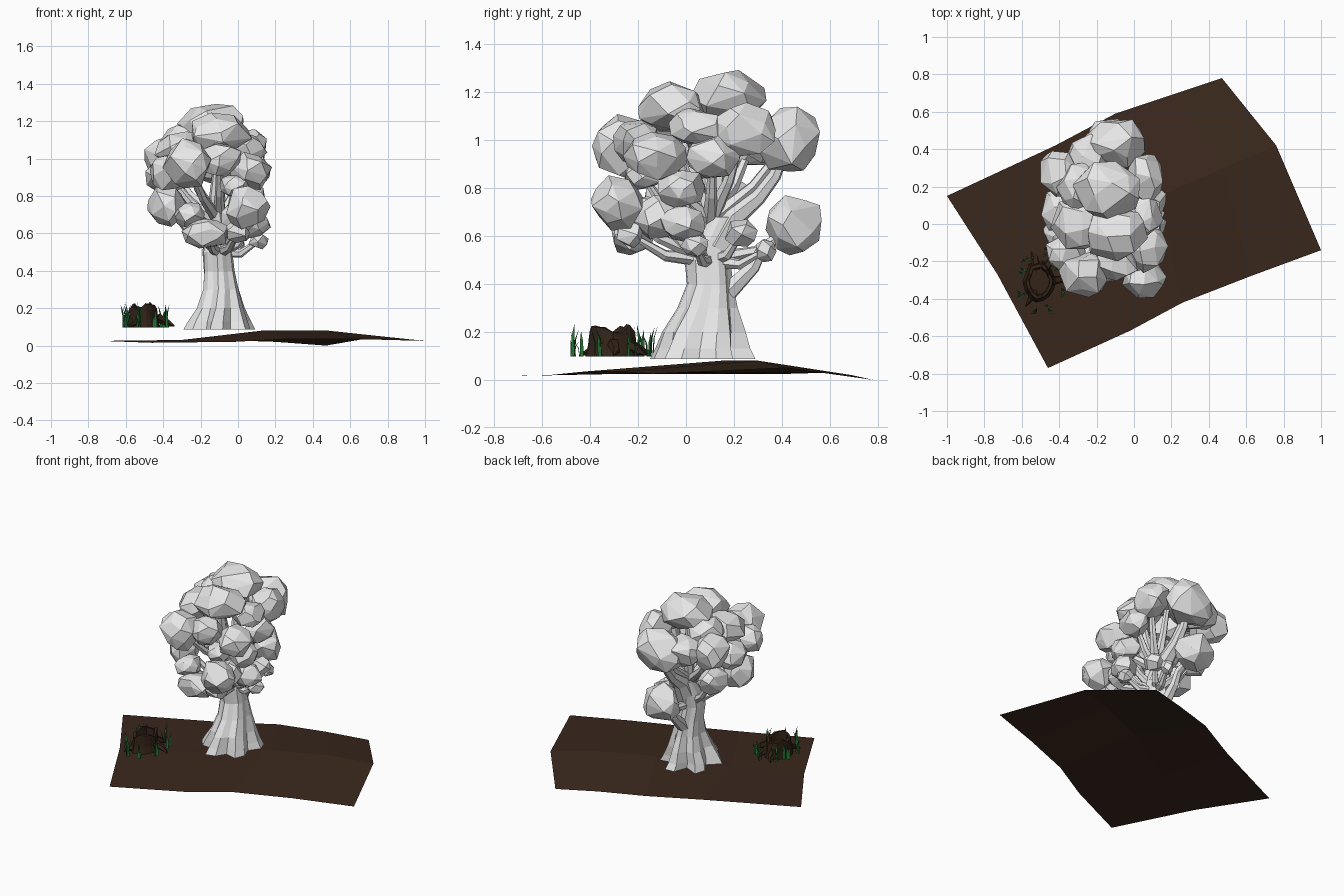
import bpy, bmesh, math, random
from mathutils import Vector

if "Cube" in bpy.data.objects:
    bpy.data.objects.remove(bpy.data.objects["Cube"])
random.seed(4)


def material(name, rgb):
    m = bpy.data.materials.new(name)
    m.diffuse_color = (*rgb, 1)
    m.use_nodes = True
    m.node_tree.nodes["Principled BSDF"].inputs["Base Color"].default_value = m.diffuse_color
    return m


PALE = material("pale_grey", (0.8, 0.8, 0.8))
SOIL = material("soil_brown", (0.042, 0.021, 0.012))
BARK = material("dark_bark", (0.034, 0.017, 0.009))
GREEN = material("grass_green", (0.018, 0.17, 0.035))


def finish(bm, name, mat):
    bmesh.ops.recalc_face_normals(bm, faces=bm.faces)
    me = bpy.data.meshes.new(name)
    bm.to_mesh(me)
    bm.free()
    me.materials.append(mat)
    ob = bpy.data.objects.new(name, me)
    bpy.context.collection.objects.link(ob)
    return ob


def skin(bm, rings, caps=True):
    """Bridge rings of points with quads."""
    vs = [[bm.verts.new(p) for p in r] for r in rings]
    n = len(vs[0])
    for a, b in zip(vs, vs[1:]):
        for i in range(n):
            bm.faces.new((a[i], a[(i + 1) % n], b[(i + 1) % n], b[i]))
    if caps:
        bm.faces.new(vs[0])
        bm.faces.new(vs[-1])


def tube(bm, path, radii, n=6):
    """Tapering tube along a path."""
    pts = [Vector(p) for p in path]
    rings = []
    for i, p in enumerate(pts):
        d = (pts[min(i + 1, len(pts) - 1)] - pts[max(i - 1, 0)]).normalized()
        u = d.orthogonal().normalized() if i == 0 else (u - d * u.dot(d)).normalized()
        v = d.cross(u)
        rings.append([p + (u * math.cos(t) + v * math.sin(t)) * radii[i]
                      for t in (2 * math.pi * k / n for k in range(n))])
    skin(bm, rings)


def blob(bm, c, r, n=25):
    """Faceted leaf clump: hull of jittered points on an ellipsoid."""
    pts, spin = [], random.random() * 6
    for i in range(n):
        z = 1 - 2 * (i + 0.5) / n
        a = i * 2.39996 + spin + random.uniform(-0.4, 0.4)
        s, k = math.sqrt(1 - z * z), random.uniform(0.94, 1.14)
        pts.append(bm.verts.new((c[0] + r[0] * s * math.cos(a) * k,
                                 c[1] + r[1] * s * math.sin(a) * k,
                                 c[2] + r[2] * z * k)))
    res = bmesh.ops.convex_hull(bm, input=pts)
    junk = [g for g in res["geom_interior"] if isinstance(g, bmesh.types.BMVert)]
    bmesh.ops.delete(bm, geom=junk, context="VERTS")


# Ground: three rows of points, gently humped
rows = [
    [(-.46, -.77, .015), (-.02, -.57, .02), (.26, -.42, .035), (.62, -.28, .035), (1, -.14, .025)],
    [(-.73, -.27, .025), (-.30, -.07, .03), (.13, .15, .08), (.48, .30, .08), (.76, .42, .05)],
    [(-1, .15, .025), (-.42, .42, .025), (-.1, .59, .03), (.2, .69, .02), (.47, .78, 0)],
]
bm = bmesh.new()
grid = [[bm.verts.new(p) for p in r] for r in rows]
for a, b in zip(grid, grid[1:]):
    for i in range(4):
        bm.faces.new((a[i], a[i + 1], b[i + 1], b[i]))
finish(bm, "ground", SOIL)

# Trunk: lobed rings flaring into roots (x, y, z, rx, ry, lobe depth)
bm = bmesh.new()
trunk = [
    (-.095, .07, .087, .165, .19, .24), (-.095, .07, .13, .15, .175, .2),
    (-.09, .075, .20, .122, .16, .13), (-.09, .09, .30, .095, .118, .09),
    (-.10, .10, .40, .083, .092, .06), (-.11, .09, .50, .08, .092, .05),
    (-.11, .11, .58, .072, .085, .04), (-.10, .15, .68, .05, .06, 0)]
rings = []
for x, y, z, rx, ry, lobe in trunk:
    ring = []
    for k in range(18):
        t = 2 * math.pi * k / 18 + .25 + .6 * (z - .09)
        f = 1 + lobe * ((.7, .55, -1)[k % 3] + .25 * math.sin(k * 2.3))
        ring.append((x + rx * f * math.cos(t), y + ry * f * math.sin(t), z))
    rings.append(ring)
skin(bm, rings)

# Leaf clumps: (centre x, y, z, radii x, y, z)
crown = [
    (-.14, .18, 1.18, .17, .155, .115), (-.10, -.05, 1.135, .16, .145, .11),
    (-.10, .43, 1.0, .18, .13, .14), (-.39, .28, 1.0, .115, .13, .115),
    (-.26, -.27, .97, .13, .12, .13), (.06, .24, 1.04, .1, .14, .11),
    (.06, -.12, .93, .11, .13, .1), (.08, .11, .93, .09, .11, .09),
    (-.30, 0, 1.05, .14, .14, .1), (-.37, .08, .91, .12, .13, .1),
    (-.10, -.21, 1.0, .12, .1, .09), (.05, .04, 1.05, .1, .12, .08),
    (-.29, .20, 1.09, .12, .13, .09), (-.24, .36, 1.0, .12, .12, .1),
    (-.36, -.16, .93, .11, .1, .1)]
lower = [
    (.05, -.29, .74, .115, .11, .11), (-.38, -.05, .75, .1, .13, .11),
    (-.13, .45, .64, .13, .125, .125), (-.17, -.23, .60, .12, .09, .08),
    (.06, -.02, .80, .09, .1, .08), (0, -.12, .68, .09, .1, .09),
    (.08, -.01, .65, .09, .09, .075), (.11, .04, .56, .055, .06, .045),
    (.02, .23, .61, .07, .07, .06), (0, .33, .54, .04, .045, .05),
    (-.33, .18, .75, .09, .11, .08), (-.02, -.18, .85, .08, .08, .06),
    (-.26, -.18, .70, .08, .09, .07), (.0, -.24, .61, .07, .06, .06)]

# Branches: main limbs, then one to each clump
tube(bm, [(-.1, .12, .30), (-.1, .21, .40), (-.1, .28, .47), (-.1, .32, .55), (-.12, .42, .62)],
     [.04, .038, .03, .025, .02])
tube(bm, [(-.1, .13, .55), (-.1, .2, .68), (-.1, .30, .76), (-.1, .37, .85), (-.1, .42, .98)],
     [.07, .05, .035, .028, .02])
tube(bm, [(-.11, .09, .5), (-.1, .05, .65), (-.12, .02, .8), (-.1, -.03, 1.05)],
     [.06, .045, .035, .02])
for i, b in enumerate(crown[:11] + lower):
    c = Vector(b[:3])
    high = i < 11
    root = Vector((-.1, .10, .66 if high else .5))
    mid = root.lerp(c, .55) + Vector((0, 0, -.04))
    tube(bm, [root, mid, c], [.035, .024, .014] if high else [.035, .022, .012])
finish(bm, "tree_trunk", PALE)

bm = bmesh.new()
for b in crown + lower:
    blob(bm, b[:3], b[3:], 24 if b[3] > .07 else 14)
bmesh.ops.dissolve_limit(bm, angle_limit=math.radians(9), verts=bm.verts, edges=bm.edges)
finish(bm, "tree_leaves", PALE)

# Hollow stump: outer wall up, jagged rim, inner wall down
bm = bmesh.new()
SX, SY, N = -.505, -.305, 14
jag = [random.uniform(-.025, .02) for _ in range(N)]
rough = [random.uniform(.92, 1.08) for _ in range(N)]
rings = []
for rx, ry, z, j in [(.085, .11, .097, 0), (.074, .1, .14, 0), (.068, .093, .215, 1),
                     (.052, .074, .218, 1), (.05, .07, .13, 0)]:
    rings.append([(SX + rx * rough[k] * math.cos(2 * math.pi * k / N),
                   SY + ry * rough[k] * math.sin(2 * math.pi * k / N),
                   z + j * jag[k]) for k in range(N)])
skin(bm, rings)
for x, y in [(-.34, -.30), (-.55, -.15), (-.58, -.44), (-.44, -.17)]:
    d = Vector((x - SX, y - SY, 0))
    s = Vector((SX, SY, .1))
    tube(bm, [s + d * .45 + Vector((0, 0, .05)), s + d * .75 + Vector((.01, .01, .02)), s + d + Vector((0, 0, .004))],
         [.026, .018, .004], 5)
finish(bm, "stump", BARK)

# Grass: bent tapering blades in tufts round the stump
bm = bmesh.new()
tufts = [(-.60, -.26), (-.60, -.36), (-.54, -.46), (-.45, -.45), (-.39, -.36),
         (-.40, -.23), (-.48, -.16), (-.57, -.19)]
for x, y in tufts:
    for _ in range(4):
        p = Vector((x + random.uniform(-.02, .02), y + random.uniform(-.025, .025), .097))
        a, h = random.uniform(0, 6.28), random.uniform(.06, .14)
        w = Vector((math.cos(a), math.sin(a), 0)) * .008
        out = Vector((-math.sin(a), math.cos(a), 0)) * .022
        m = p + out * .25 + Vector((0, 0, h * .6))
        t = bm.verts.new(p + out + Vector((0, 0, h)))
        v = [bm.verts.new(q) for q in (p - w, p + w, m + w * .8, m - w * .8)]
        bm.faces.new(v)
        bm.faces.new((v[3], v[2], t))
finish(bm, "grass", GREEN)
